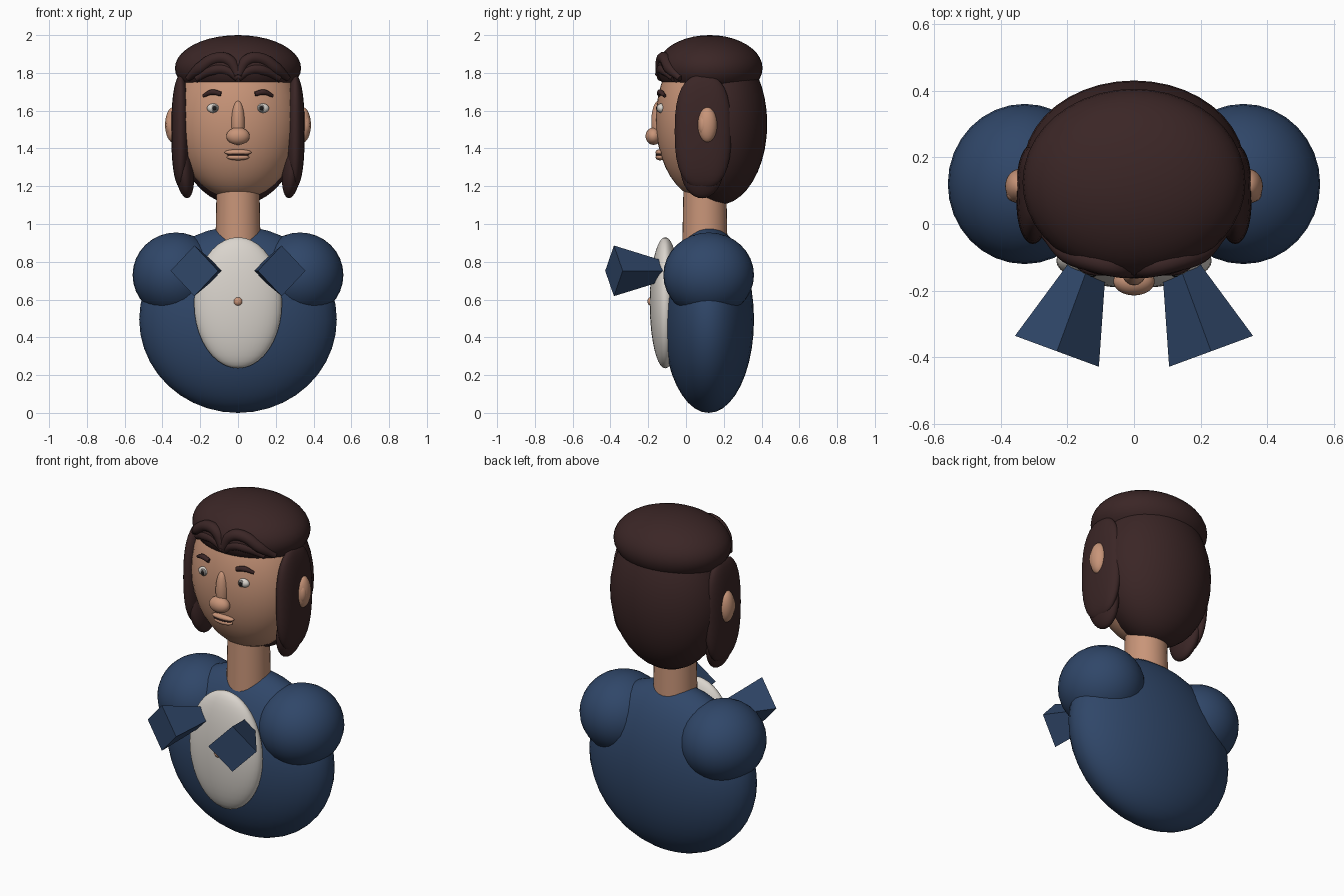
import bpy, bmesh, math
from mathutils import Vector, Matrix

if "Cube" in bpy.data.objects:
    bpy.data.objects.remove(bpy.data.objects["Cube"])


def material(name, rgb):
    m = bpy.data.materials.new(name)
    m.diffuse_color = (*rgb, 1)
    m.use_nodes = True
    m.node_tree.nodes["Principled BSDF"].inputs["Base Color"].default_value = m.diffuse_color
    return m


SKIN = material("skin", (0.58, 0.30, 0.19))
HAIR = material("dark_brown_hair", (0.043, 0.019, 0.019))
NAVY = material("navy_cloth", (0.029, 0.062, 0.14))
WHITE = material("off_white", (0.70, 0.66, 0.61))
GREY = material("iris_grey", (0.20, 0.19, 0.18))
BLACK = material("near_black", (0.012, 0.01, 0.01))


def finish(name, bm, mat, smooth=True):
    bmesh.ops.recalc_face_normals(bm, faces=bm.faces)
    me = bpy.data.meshes.new(name)
    bm.to_mesh(me)
    bm.free()
    me.materials.append(mat)
    for p in me.polygons:
        p.use_smooth = smooth
    ob = bpy.data.objects.new(name, me)
    bpy.context.collection.objects.link(ob)
    return ob


def ellipsoid(name, loc, rad, mat, tilt=0, power=1, seg=32):
    """Ellipsoid; tilt is about y, power < 1 makes it boxier in y and z."""
    bm = bmesh.new()
    bmesh.ops.create_uvsphere(bm, u_segments=seg, v_segments=seg // 2, radius=1)
    for v in bm.verts:
        if power != 1:
            v.co.y = math.copysign(abs(v.co.y) ** power, v.co.y)
            v.co.z = math.copysign(abs(v.co.z) ** power, v.co.z)
        v.co = Vector((v.co.x * rad[0], v.co.y * rad[1], v.co.z * rad[2]))
    bm.transform(Matrix.Translation(loc) @ Matrix.Rotation(tilt, 4, 'Y'))
    return finish(name, bm, mat)


def pair(name, loc, rad, mat, tilt=0, power=1, seg=32):
    for s, side in ((-1, "left"), (1, "right")):
        ellipsoid(f"{name}_{side}", (s * loc[0], loc[1], loc[2]), rad, mat, s * tilt, power, seg)


def strand_pair(name, pts, radius, mat):
    """Tapered smooth tube through (x, y, z, thickness) points, on both sides."""
    for s, side in ((-1, "left"), (1, "right")):
        cu = bpy.data.curves.new(name, 'CURVE')
        cu.dimensions = '3D'
        cu.bevel_depth = radius
        cu.bevel_resolution = 3
        cu.use_fill_caps = True
        cu.resolution_u = 6
        sp = cu.splines.new('BEZIER')
        sp.bezier_points.add(len(pts) - 1)
        for bp, (x, y, z, r) in zip(sp.bezier_points, pts):
            bp.co = (s * x, y, z)
            bp.radius = r
            bp.handle_left_type = bp.handle_right_type = 'AUTO'
        cu.materials.append(mat)
        ob = bpy.data.objects.new(f"{name}_{side}", cu)
        bpy.context.collection.objects.link(ob)


# Torso, shoulders and shirt front
ellipsoid("torso", (0, 0.12, 0.494), (0.523, 0.24, 0.494), NAVY, seg=40)
pair("shoulder", (0.328, 0.12, 0.73), (0.23, 0.24, 0.225), NAVY)
ellipsoid("shirt_front", (0, -0.11, 0.583), (0.233, 0.082, 0.347), WHITE, seg=40)
ellipsoid("button", (0, -0.184, 0.59), (0.024, 0.02, 0.024), SKIN, seg=16)

# Flared four-sided collar points
for s, side in ((-1, "left"), (1, "right")):
    bm = bmesh.new()
    start, end = Vector((s * 0.131, -0.11, 0.752)), Vector((s * 0.231, -0.3815, 0.752))
    bmesh.ops.create_cone(bm, cap_ends=True, segments=4, radius1=0.05, radius2=0.134,
                          depth=(end - start).length)
    # turn the section so its corners lie on the local axes, giving a diamond
    bm.verts.ensure_lookup_table()
    ang = math.atan2(bm.verts[0].co.y, bm.verts[0].co.x)
    zax = (end - start).normalized()
    yax = Vector((0, 0, 1))
    xax = yax.cross(zax)
    rot = Matrix((xax, yax, zax)).transposed().to_4x4()
    bm.transform(Matrix.Translation((start + end) / 2) @ rot @ Matrix.Rotation(-ang, 4, 'Z'))
    finish(f"collar_point_{side}", bm, NAVY, smooth=False)

# Neck
bm = bmesh.new()
bmesh.ops.create_cone(bm, cap_ends=True, segments=32, radius1=0.12, radius2=0.112, depth=0.4)
bm.transform(Matrix.Translation((0, 0.1, 1.07)))
neck = finish("neck", bm, SKIN)
for p in neck.data.polygons:
    p.use_smooth = abs(p.normal.z) < 0.9

# Head and ears
ellipsoid("face", (0, 0.1, 1.55), (0.33, 0.26, 0.42), SKIN, seg=40)
pair("ear", (0.342, 0.113, 1.525), (0.044, 0.052, 0.094), SKIN)
pair("inner_ear", (0.355, 0.09, 1.525), (0.028, 0.025, 0.055), SKIN, seg=16)

# Nose and mouth
ellipsoid("nose_bridge", (0, -0.142, 1.54), (0.037, 0.042, 0.115), SKIN)
ellipsoid("nose_tip", (0, -0.172, 1.465), (0.062, 0.042, 0.046), SKIN)
ellipsoid("upper_lip", (0, -0.14, 1.379), (0.072, 0.022, 0.016), SKIN, seg=24)
ellipsoid("lower_lip", (0, -0.138, 1.353), (0.06, 0.023, 0.016), SKIN, seg=24)
ellipsoid("mouth_line", (0, -0.142, 1.366), (0.06, 0.02, 0.006), HAIR, seg=16)

# Eyes and brows
pair("eyeball", (0.13, -0.131, 1.613), (0.034, 0.022, 0.025), WHITE, seg=24)
pair("iris", (0.124, -0.147, 1.613), (0.019, 0.009, 0.021), GREY, seg=16)
pair("pupil", (0.124, -0.152, 1.613), (0.011, 0.007, 0.013), BLACK, seg=16)
strand_pair("eyebrow", [(0.09, -0.142, 1.688, 0.9), (0.135, -0.136, 1.698, 1.1),
                        (0.184, -0.112, 1.678, 0.6)], 0.014, HAIR)

# Hair: back mass, crown, side locks and parted fringe
ellipsoid("back_hair", (0, 0.17, 1.53), (0.332, 0.26, 0.43), HAIR, seg=40)
ellipsoid("crown_hair", (0, 0.125, 1.825), (0.334, 0.28, 0.175), HAIR, seg=40)
pair("side_lock", (0.303, 0.09, 1.49), (0.05, 0.15, 0.3), HAIR, power=0.78)
pair("lower_lock", (0.287, 0.085, 1.3), (0.052, 0.115, 0.165), HAIR, tilt=0.12)
strand_pair("upper_fringe", [(0, -0.138, 1.79, 0.8), (0.05, -0.128, 1.868, 1),
                             (0.12, -0.112, 1.875, 1), (0.2, -0.085, 1.825, 1),
                             (0.265, -0.03, 1.77, 0.5)], 0.032, HAIR)
strand_pair("lower_fringe", [(0, -0.132, 1.775, 0.8), (0.06, -0.13, 1.815, 1),
                             (0.13, -0.115, 1.815, 1), (0.22, -0.065, 1.77, 0.6)], 0.028, HAIR)
